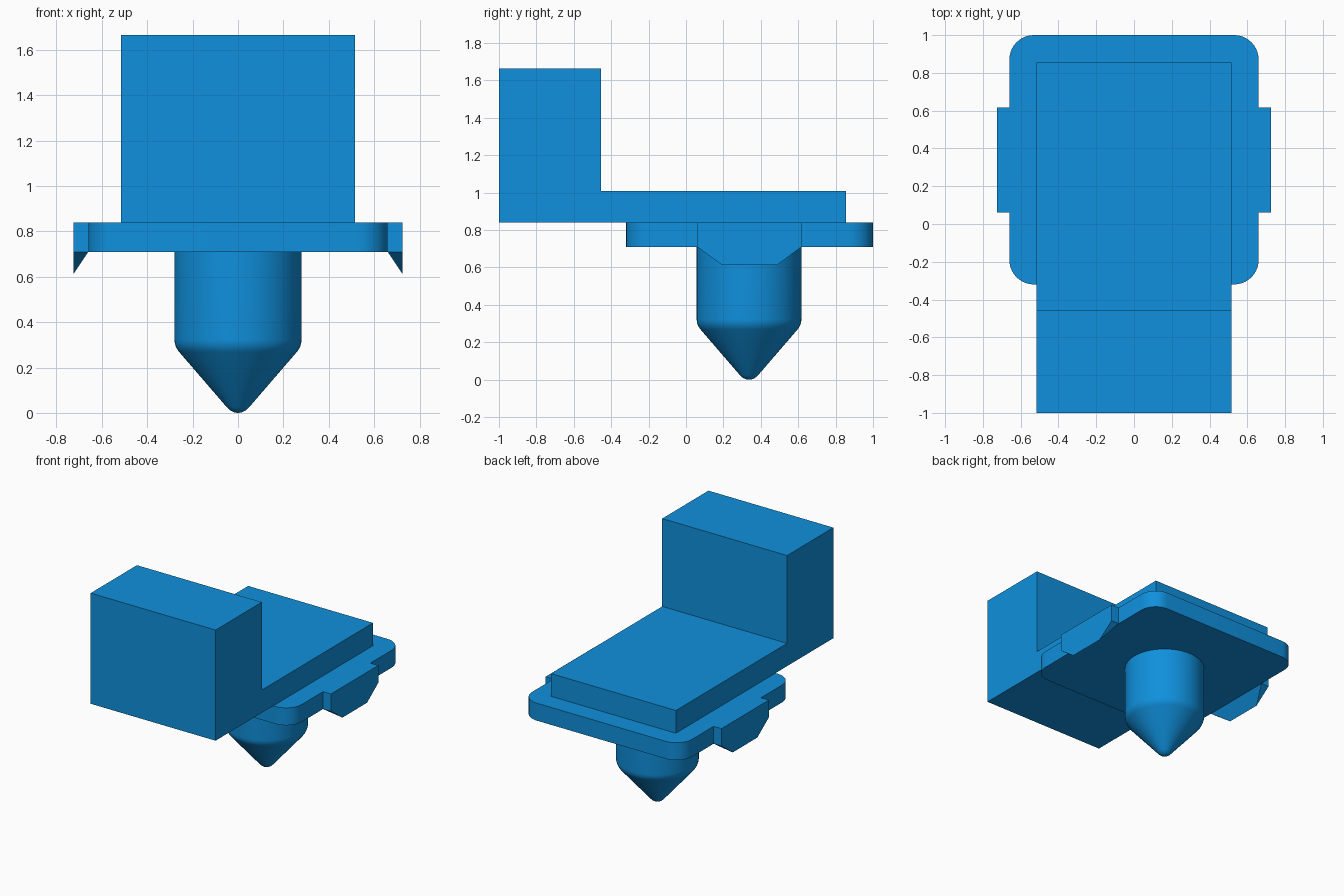
import bpy, bmesh, math
from mathutils import Vector

if "Cube" in bpy.data.objects:
    bpy.data.objects.remove(bpy.data.objects["Cube"])

PIN_Y = 0.337


def finish(name, bm, smooth=False):
    bmesh.ops.recalc_face_normals(bm, faces=bm.faces)
    me = bpy.data.meshes.new(name)
    bm.to_mesh(me)
    bm.free()
    ob = bpy.data.objects.new(name, me)
    bpy.context.collection.objects.link(ob)
    mat = bpy.data.materials.get("blue") or bpy.data.materials.new("blue")
    mat.diffuse_color = (0.005, 0.28, 0.72, 1)
    mat.use_nodes = True
    mat.node_tree.nodes["Principled BSDF"].inputs["Base Color"].default_value = mat.diffuse_color
    me.materials.append(mat)
    if smooth:
        bpy.ops.object.select_all(action='DESELECT')
        ob.select_set(True)
        bpy.context.view_layer.objects.active = ob
        bpy.ops.object.shade_smooth_by_angle(angle=math.radians(30))
    return ob


def extrude(name, points, offset, smooth=False):
    bm = bmesh.new()
    face = bm.faces.new([bm.verts.new(p) for p in points])
    new = bmesh.ops.extrude_face_region(bm, geom=[face])["geom"]
    verts = [g for g in new if isinstance(g, bmesh.types.BMVert)]
    bmesh.ops.translate(bm, verts=verts, vec=offset)
    return finish(name, bm, smooth)


def curve(a, b, c, n=6):
    """Rounded bend from a to c with its control point at b."""
    a, b, c = Vector(a), Vector(b), Vector(c)
    ts = [i / n for i in range(n + 1)]
    return [a * (1 - t) ** 2 + b * 2 * t * (1 - t) + c * t * t for t in ts]


# L-shaped body: upright block and long slab
profile = [(-1, 0.84), (0.855, 0.84), (0.855, 1.01), (-0.455, 1.01),
           (-0.455, 1.665), (-1, 1.665)]
extrude("block_and_slab", [(-0.515, y, z) for y, z in profile], (1.03, 0, 0))

# Flange with rounded corners
r, outline = 0.13, []
corners = [(0.66 - r, 1 - r), (-0.66 + r, 1 - r),
           (-0.66 + r, -0.32 + r), (0.66 - r, -0.32 + r)]
for i, (cx, cy) in enumerate(corners):
    for k in range(11):
        a = math.radians(90 * i + 9 * k)
        outline.append((cx + r * math.cos(a), cy + r * math.sin(a), 0.71))
extrude("flange", outline, (0, 0, 0.13), True)

# Side tabs tapering to a hanging lip
for side, label in ((1, "right"), (-1, "left")):
    bm = bmesh.new()
    for x in (0.66, 0.725):
        for y in (0.06, 0.617):
            for z in (0.71, 0.84):
                bm.verts.new((side * x, y, z))
    for y in (0.195, 0.485):
        bm.verts.new((side * 0.725, y, 0.612))
    bmesh.ops.convex_hull(bm, input=bm.verts)
    bmesh.ops.dissolve_limit(bm, angle_limit=0.01, verts=bm.verts, edges=bm.edges)
    finish(label + "_tab", bm)

# Pin with softened shoulder and rounded tip
bend = curve((0.28, 0.325), (0.28, 0.292), (0.258, 0.267))
tip = curve((0.052, 0.028), (0.028, 0), (0, 0))
section = [(0, 0.71), (0.28, 0.71)] + [tuple(p) for p in bend + tip]
bm = bmesh.new()
verts = [bm.verts.new((x, PIN_Y, z)) for x, z in section]
edges = [bm.edges.new(pair) for pair in zip(verts, verts[1:])]
bmesh.ops.spin(bm, geom=verts + edges, cent=(0, PIN_Y, 0), axis=(0, 0, 1),
               angle=math.tau, steps=64)
bmesh.ops.remove_doubles(bm, verts=bm.verts, dist=1e-4)
finish("pin", bm, True)
